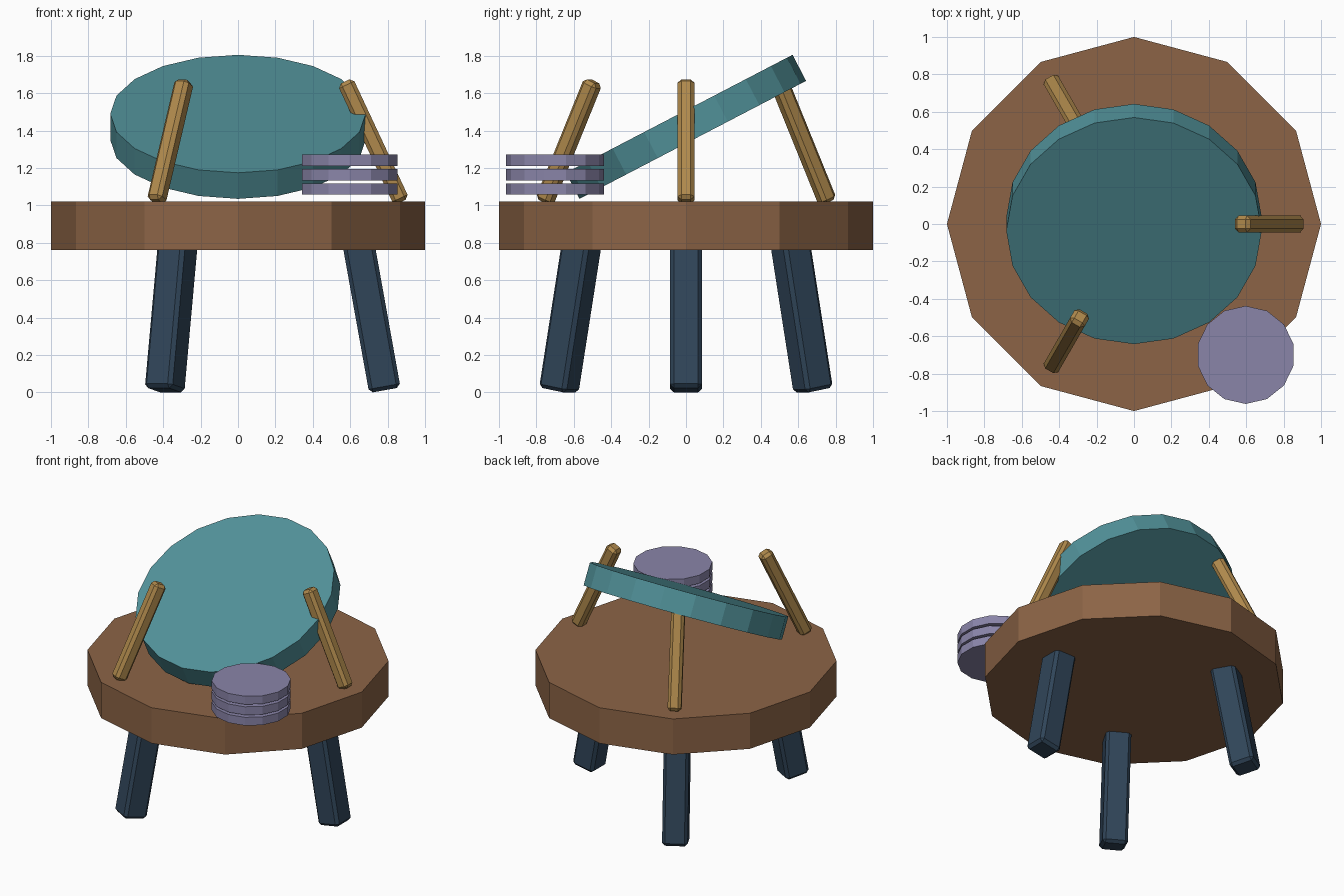
import bpy, math
from mathutils import Vector, Matrix

if "Cube" in bpy.data.objects:
    bpy.data.objects.remove(bpy.data.objects["Cube"])


def material(name, rgb):
    m = bpy.data.materials.new(name)
    lin = [((c / 255 + 0.055) / 1.055) ** 2.4 for c in rgb]
    m.diffuse_color = (*lin, 1)
    m.use_nodes = True
    m.node_tree.nodes["Principled BSDF"].inputs["Base Color"].default_value = m.diffuse_color
    return m


BROWN = material("brown wood", (140, 100, 70))
NAVY = material("dark blue", (48, 69, 89))
TAN = material("tan wood", (175, 137, 76))
TEAL = material("teal", (81, 145, 153))
LILAC = material("dusty purple", (138, 133, 169))


def disc(name, sides, radius, depth, centre, mat, tilt=0.0, turn=0.0):
    """Flat-sided disc with one corner pointing along +y."""
    bpy.ops.mesh.primitive_cylinder_add(vertices=sides, radius=radius, depth=depth)
    ob = bpy.context.object
    ob.name = name
    ob.data.transform(Matrix.Rotation(turn, 4, 'Z'))
    ob.rotation_euler = (tilt, 0, 0)
    ob.location = centre
    ob.data.materials.append(mat)
    return ob


def splayed_bar(name, width, bevel, low, high, angle, mat):
    """Chamfered square bar between two (radius, height) points at an angle."""
    a, b = Vector((low[0], 0, low[1])), Vector((high[0], 0, high[1]))
    axis = b - a
    bpy.ops.mesh.primitive_cube_add(size=1)
    ob = bpy.context.object
    ob.name = name
    ob.data.transform(Matrix.Diagonal((width, width, axis.length, 1)))
    lean = math.atan2(axis.x, axis.z)
    ob.matrix_world = (Matrix.Rotation(angle, 4, 'Z')
                       @ Matrix.Translation((a + b) / 2)
                       @ Matrix.Rotation(lean, 4, 'Y'))
    mod = ob.modifiers.new("chamfer", 'BEVEL')
    mod.width = bevel
    mod.segments = 1
    ob.data.materials.append(mat)
    return ob


# Thick twelve-sided table top
disc("table_top", 12, 1.0, 0.26, (0, 0, 0.892), BROWN)

# Three splayed legs with a leaning peg above each
for i in range(3):
    angle = math.radians(120 * i)
    splayed_bar(f"leg_{i + 1}", 0.17, 0.02, (0.785, 0.012), (0.636, 0.84), angle, NAVY)
    splayed_bar(f"peg_{i + 1}", 0.09, 0.02, (0.874, 1.02), (0.573, 1.663), angle, TAN)

# Tilted round plate held between the pegs
disc("tilted_plate", 20, 0.683, 0.157, (0, 0, 1.42), TEAL, tilt=math.radians(27.5))

# Stack of three small discs near the front right rim
for i in range(3):
    disc(f"small_disc_{i + 1}", 14, 0.262, 0.06, (0.597, -0.70, 1.087 + 0.077 * i), LILAC)
